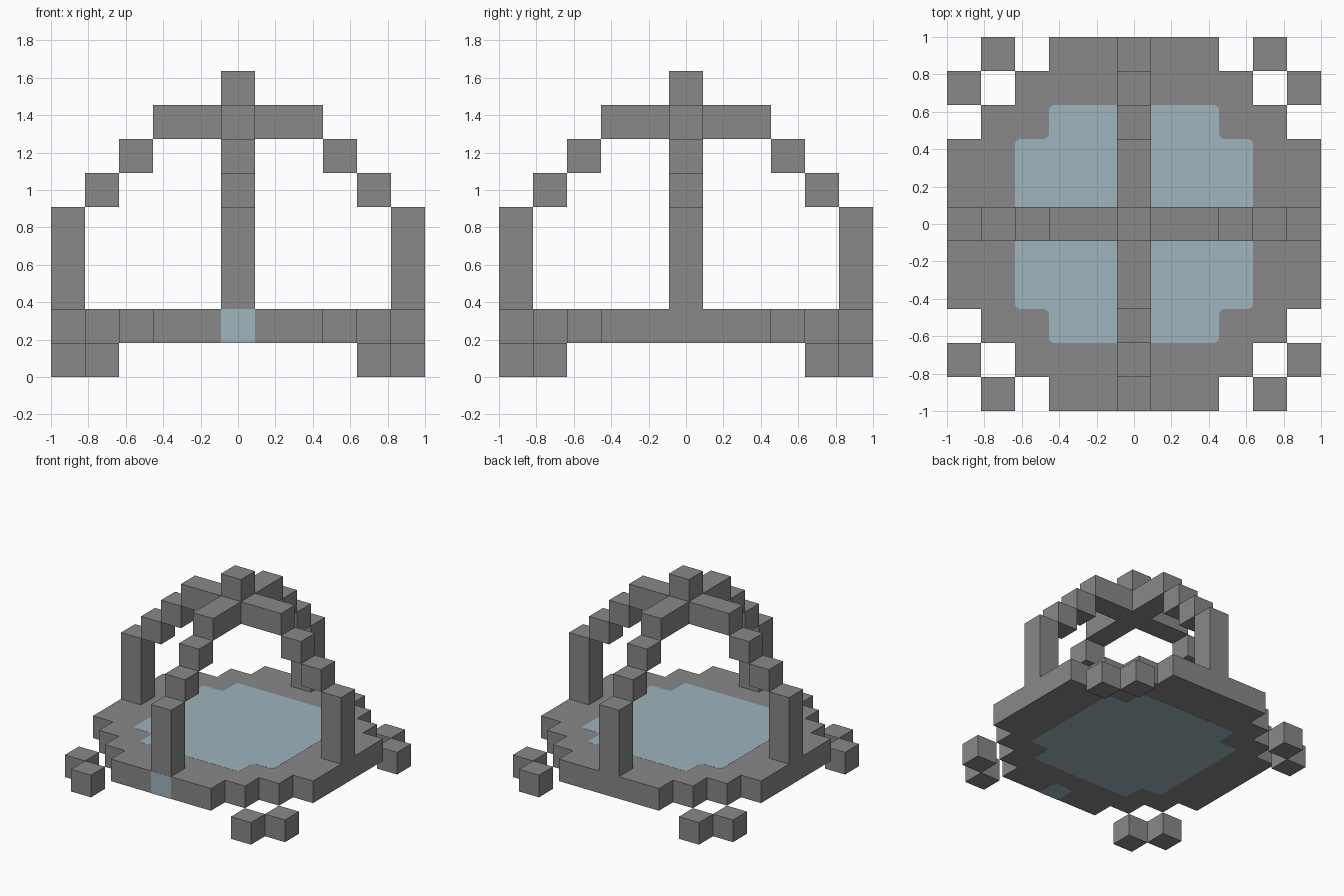
import bpy
import bmesh

U = 2 / 11          # edge of one block
LIFT = 0.001        # inlay thickness above the stone

if "Cube" in bpy.data.objects:
    bpy.data.objects.remove(bpy.data.objects["Cube"])


def make_material(name, rgb):
    mat = bpy.data.materials.new(name)
    mat.use_nodes = True
    mat.diffuse_color = (*rgb, 1)
    bsdf = next(n for n in mat.node_tree.nodes if n.type == "BSDF_PRINCIPLED")
    bsdf.inputs["Base Color"].default_value = (*rgb, 1)
    return mat


STONE = make_material("grey stone", (0.246, 0.246, 0.246))
WATER = make_material("pale blue water", (0.337, 0.462, 0.508))


def finish(name, bm, mat):
    bmesh.ops.recalc_face_normals(bm, faces=bm.faces)
    mesh = bpy.data.meshes.new(name)
    bm.to_mesh(mesh)
    bm.free()
    mesh.materials.append(mat)
    bpy.context.collection.objects.link(bpy.data.objects.new(name, mesh))


def prism(name, outline, z0, z1, mat, rounded=None):
    """Extrude an outline upwards; round the upright edges chosen by a rule."""
    bm = bmesh.new()
    base = bm.faces.new([bm.verts.new((x, y, z0)) for x, y in outline])
    top = bmesh.ops.extrude_face_region(bm, geom=[base], use_keep_orig=True)["geom"]
    for v in top:
        if isinstance(v, bmesh.types.BMVert):
            v.co.z = z1
    if rounded:
        uprights = [e for e in bm.edges
                    if abs(e.verts[0].co.z - e.verts[1].co.z) > U / 2
                    and rounded(e.verts[0].co)]
        bmesh.ops.bevel(bm, geom=uprights, offset=0.03, segments=4,
                        profile=0.5, affect="EDGES")
    finish(name, bm, mat)


def box(name, x, y, z, size=(1, 1, 1), mat=STONE):
    """Box centred on block column x, y whose lowest block is z."""
    hx, hy = size[0] * U / 2, size[1] * U / 2
    cx, cy = x * U, y * U
    corners = [(cx - hx, cy - hy), (cx + hx, cy - hy),
               (cx + hx, cy + hy), (cx - hx, cy + hy)]
    prism(name, corners, z * U, (z + size[2]) * U, mat)


def stepped_outline(steps):
    """Stepped round outline; steps lists (half width, half depth) corners."""
    quarter = []
    for i, (w, d) in enumerate(steps):
        quarter.append((w * U, d * U))
        if i + 1 < len(steps):
            quarter.append((steps[i + 1][0] * U, d * U))
    half = quarter + [(-x, y) for x, y in reversed(quarter)]
    return half + [(-x, -y) for x, y in half]


# Basin floor and the pool inlaid through it
prism("basin", stepped_outline([(5.5, 2.5), (4.5, 3.5), (3.5, 4.5), (2.5, 5.5)]),
      U, 2 * U, STONE)
prism("pool_water", stepped_outline([(3.5, 2.5), (2.5, 3.5)]),
      U - LIFT, 2 * U + LIFT, WATER, lambda co: True)

# Water inlet under the front post
h = U / 2
prism("front_inlet", [(-h, -1 - LIFT), (h, -1 - LIFT), (h, -1 + U), (-h, -1 + U)],
      U - LIFT, 2 * U, WATER, lambda co: co.y > -0.9)

# Four half arches rising to the middle
for side, dx, dy in (("left", 1, 0), ("right", -1, 0), ("back", 0, 1), ("front", 0, -1)):
    box(side + "_post", 5 * dx, 5 * dy, 2, (1, 1, 3))
    box(side + "_lower_arch_block", 4 * dx, 4 * dy, 5)
    box(side + "_upper_arch_block", 3 * dx, 3 * dy, 6)
    box(side + "_top_beam", 1.5 * dx, 1.5 * dy, 7, (1 + abs(dx), 1 + abs(dy), 1))
box("crown", 0, 0, 7, (1, 1, 2))

# Pairs of foot blocks at the corners
for sx, xname in ((1, "left"), (-1, "right")):
    for sy, yname in ((-1, "front"), (1, "back")):
        box(f"{yname}_{xname}_outer_foot", 5 * sx, 4 * sy, 0)
        box(f"{yname}_{xname}_inner_foot", 4 * sx, 5 * sy, 0)
